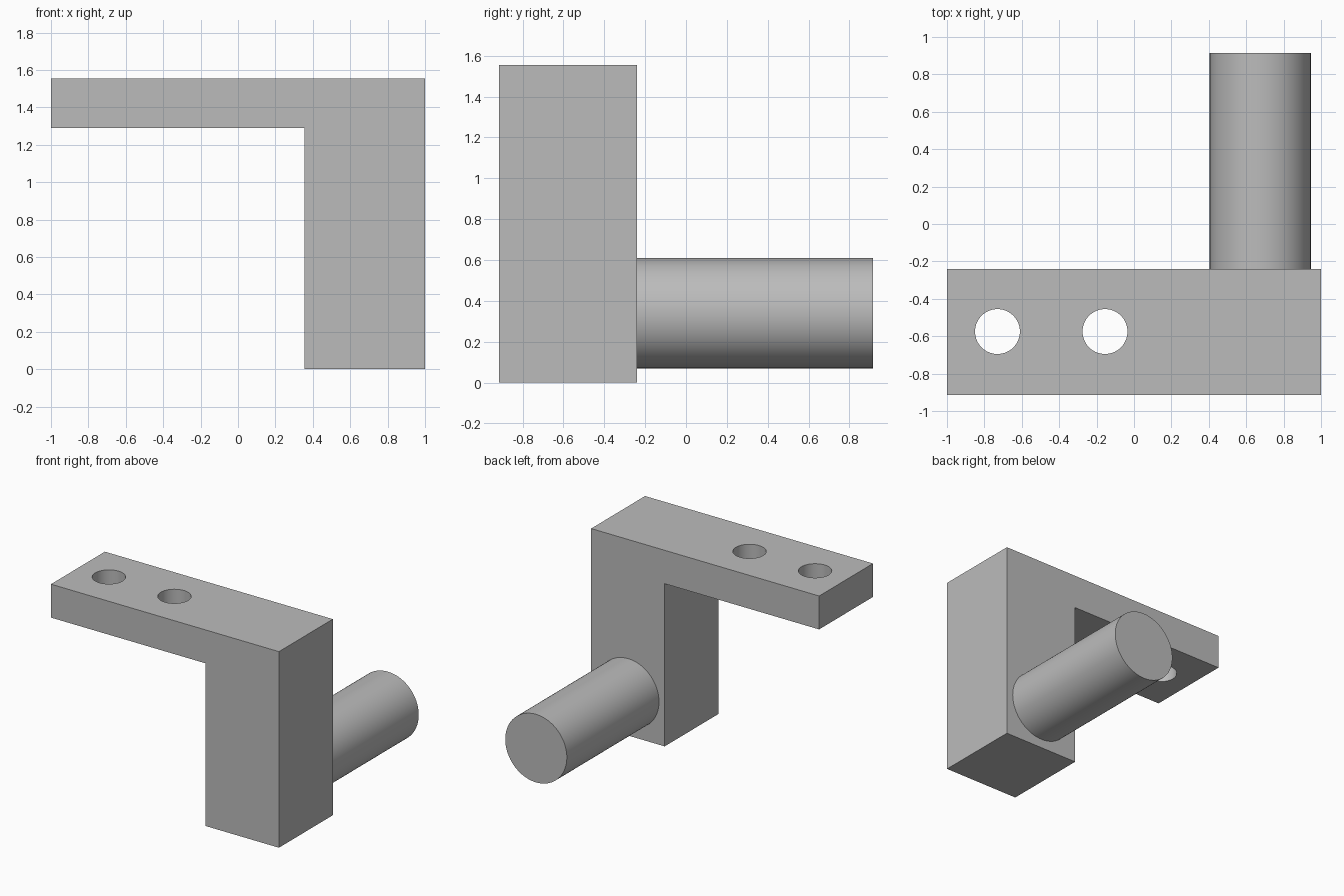
import bpy
import bmesh
from math import radians
from mathutils import Vector

default = bpy.data.objects.get("Cube")
if default:
    bpy.data.objects.remove(default, do_unlink=True)

grey = bpy.data.materials.new("plain grey")
grey.use_nodes = True
colour = (0.5, 0.5, 0.5, 1)
grey.diffuse_color = colour
grey.node_tree.nodes["Principled BSDF"].inputs["Base Color"].default_value = colour

FRONT, BACK, PEG_END = -0.915, -0.24, 0.915


def extruded_profile(name, points, y0, y1):
    """Extrude an x-z outline along y."""
    bm = bmesh.new()
    face = bm.faces.new([bm.verts.new((x, y0, z)) for x, z in points])
    result = bmesh.ops.extrude_face_region(bm, geom=[face])
    moved = [v for v in result["geom"] if isinstance(v, bmesh.types.BMVert)]
    bmesh.ops.translate(bm, verts=moved, vec=Vector((0, y1 - y0, 0)))
    bmesh.ops.recalc_face_normals(bm, faces=bm.faces)
    mesh = bpy.data.meshes.new(name)
    bm.to_mesh(mesh)
    bm.free()
    obj = bpy.data.objects.new(name, mesh)
    bpy.context.collection.objects.link(obj)
    return obj


def cylinder(name, radius, depth, location, rotation=(0, 0, 0)):
    bpy.ops.mesh.primitive_cylinder_add(vertices=96, radius=radius, depth=depth,
                                        location=location, rotation=rotation)
    obj = bpy.context.object
    obj.name = name
    obj.data.materials.append(grey)
    return obj


def select_only(obj):
    bpy.ops.object.select_all(action="DESELECT")
    obj.select_set(True)
    bpy.context.view_layer.objects.active = obj


# L-shaped bracket: flat arm and thick upright leg
outline = [(-1, 1.29), (0.355, 1.29), (0.355, 0), (1, 0), (1, 1.555), (-1, 1.555)]
bracket = extruded_profile("bracket", outline, FRONT, BACK)
bracket.data.materials.append(grey)

# Two bolt holes through the arm
for x in (-0.73, -0.155):
    cutter = cylinder("hole_cutter", 0.12, 0.6, (x, -0.575, 1.42))
    cutter.hide_render = True
    cut = bracket.modifiers.new("bolt_hole", "BOOLEAN")
    cut.operation = "DIFFERENCE"
    cut.solver = "EXACT"
    cut.object = cutter
    select_only(bracket)
    bpy.ops.object.modifier_apply(modifier=cut.name)
    bpy.data.objects.remove(cutter, do_unlink=True)

# Round peg standing out from the back of the leg
peg = cylinder("peg", 0.27, PEG_END - BACK, (0.675, (PEG_END + BACK) / 2, 0.34),
               (radians(90), 0, 0))

for part in (bracket, peg):
    select_only(part)
    bpy.ops.object.shade_smooth_by_angle(angle=radians(30))
